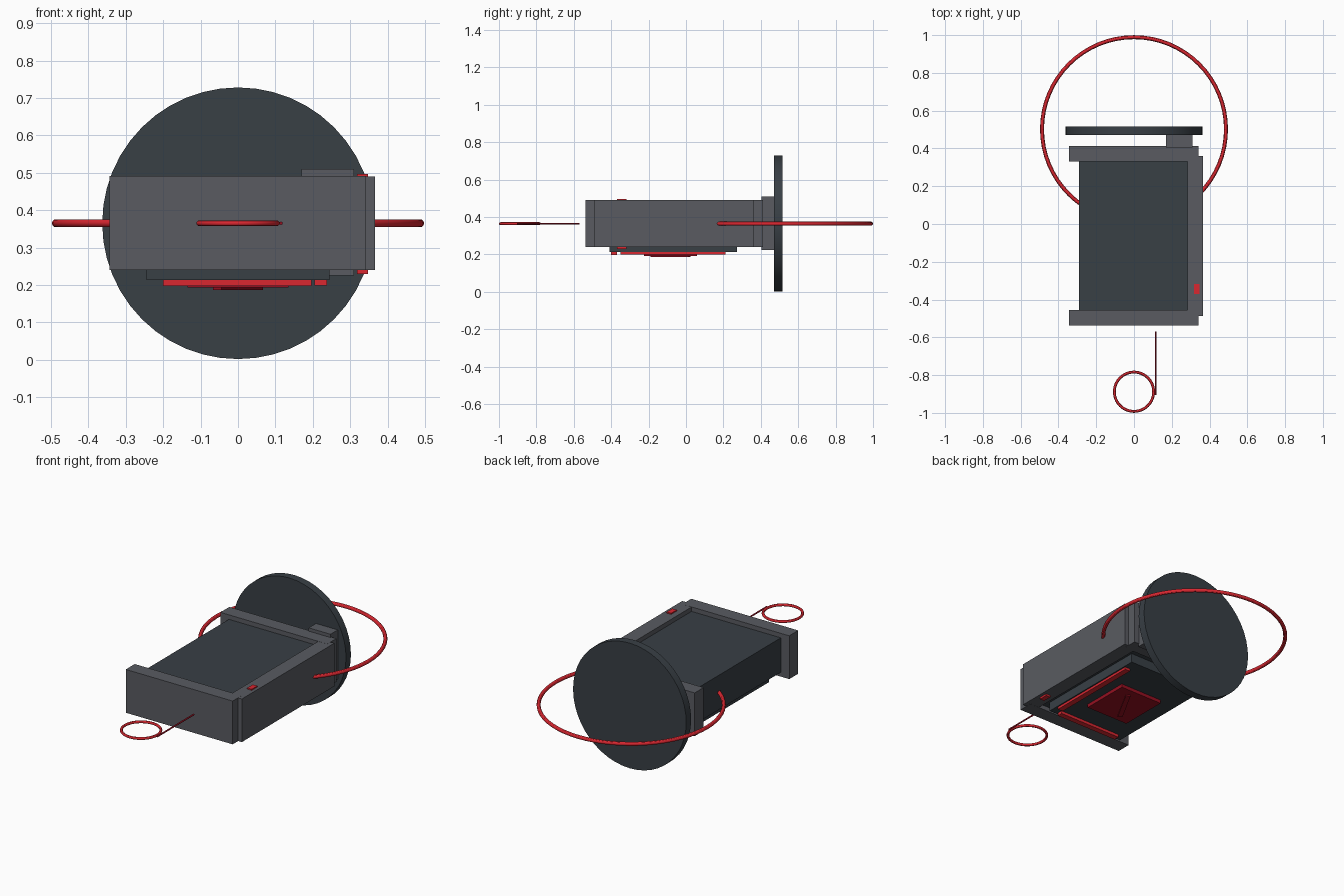
import bpy, math

if "Cube" in bpy.data.objects:
    bpy.data.objects.remove(bpy.data.objects["Cube"])

ZC = 0.365  # height of the main axis


def material(name, rgb):
    m = bpy.data.materials.new(name)
    m.diffuse_color = (*rgb, 1)
    m.use_nodes = True
    m.node_tree.nodes["Principled BSDF"].inputs["Base Color"].default_value = m.diffuse_color
    return m


grey = material("grey", (0.10, 0.105, 0.12))
dark = material("dark", (0.04, 0.05, 0.06))
red = material("red", (0.70, 0.02, 0.03))
deep_red = material("deep_red", (0.30, 0.005, 0.015))


def finish(name, mat, smooth=False):
    o = bpy.context.object
    o.name = name
    o.data.materials.append(mat)
    if smooth:
        bpy.ops.object.shade_smooth_by_angle()
    return o


def box(name, mat, x, y, z, turn=0):
    """Box from (min, max) ranges, optionally turned about z."""
    bpy.ops.mesh.primitive_cube_add(
        size=1, location=[sum(r) / 2 for r in (x, y, z)], rotation=(0, 0, turn))
    o = finish(name, mat)
    o.scale = [r[1] - r[0] for r in (x, y, z)]
    return o


def cylinder(name, mat, loc, radius, depth, sides):
    """Cylinder lying along y."""
    bpy.ops.mesh.primitive_cylinder_add(vertices=sides, radius=radius, depth=depth,
                                        location=loc, rotation=(math.pi / 2, 0, 0))
    return finish(name, mat, True)


def ring(name, y, radius, tube):
    bpy.ops.mesh.primitive_torus_add(location=(0, y, ZC), major_radius=radius, minor_radius=tube,
                                     major_segments=64, minor_segments=12)
    return finish(name, red, True)


# Body: dark core held between two end plates and a side wall
box("core", dark, (-0.29, 0.29), (-0.46, 0.34), (0.265, 0.465))
for name, y in (("front_plate", (-0.537, -0.455)), ("back_plate", (0.33, 0.412))):
    box(name, grey, (-0.344, 0.342), y, (0.24, 0.491))
box("side_wall", grey, (0.283, 0.366), (-0.488, 0.36), (0.2405, 0.4905))

# Back disc and the block joining it to the body
box("disc_mount", grey, (0.17, 0.31), (0.405, 0.475), (0.225, 0.51))
cylinder("back_disc", dark, (0, 0.494, ZC), 0.363, 0.045, 48)

# Underside panel with red trim and badge plate
box("bottom_panel", dark, (-0.245, 0.245), (-0.41, 0.273), (0.213, 0.27))
box("long_trim", red, (0.205, 0.238), (-0.35, 0.21), (0.199, 0.214))
box("cross_trim", red, (-0.2, 0.197), (-0.40, -0.368), (0.197, 0.214))
box("badge_plate", deep_red, (-0.135, 0.135), (-0.225, 0.06), (0.193, 0.214))
box("badge_bar", deep_red, (-0.013, 0.013), (-0.197, 0.033), (0.187, 0.194), -math.radians(29))

# Buttons above and below the side wall
for name, z in (("top_button", (0.485, 0.497)), ("bottom_button", (0.23, 0.245))):
    box(name, red, (0.318, 0.347), (-0.37, -0.318), z)

# Rear and front rings, thin front rod
ring("rear_ring", 0.502, 0.487, 0.0105)
ring("front_ring", -0.888, 0.104, 0.0075)
cylinder("front_rod", deep_red, (0.115, -0.737, ZC), 0.0045, 0.335, 12)
